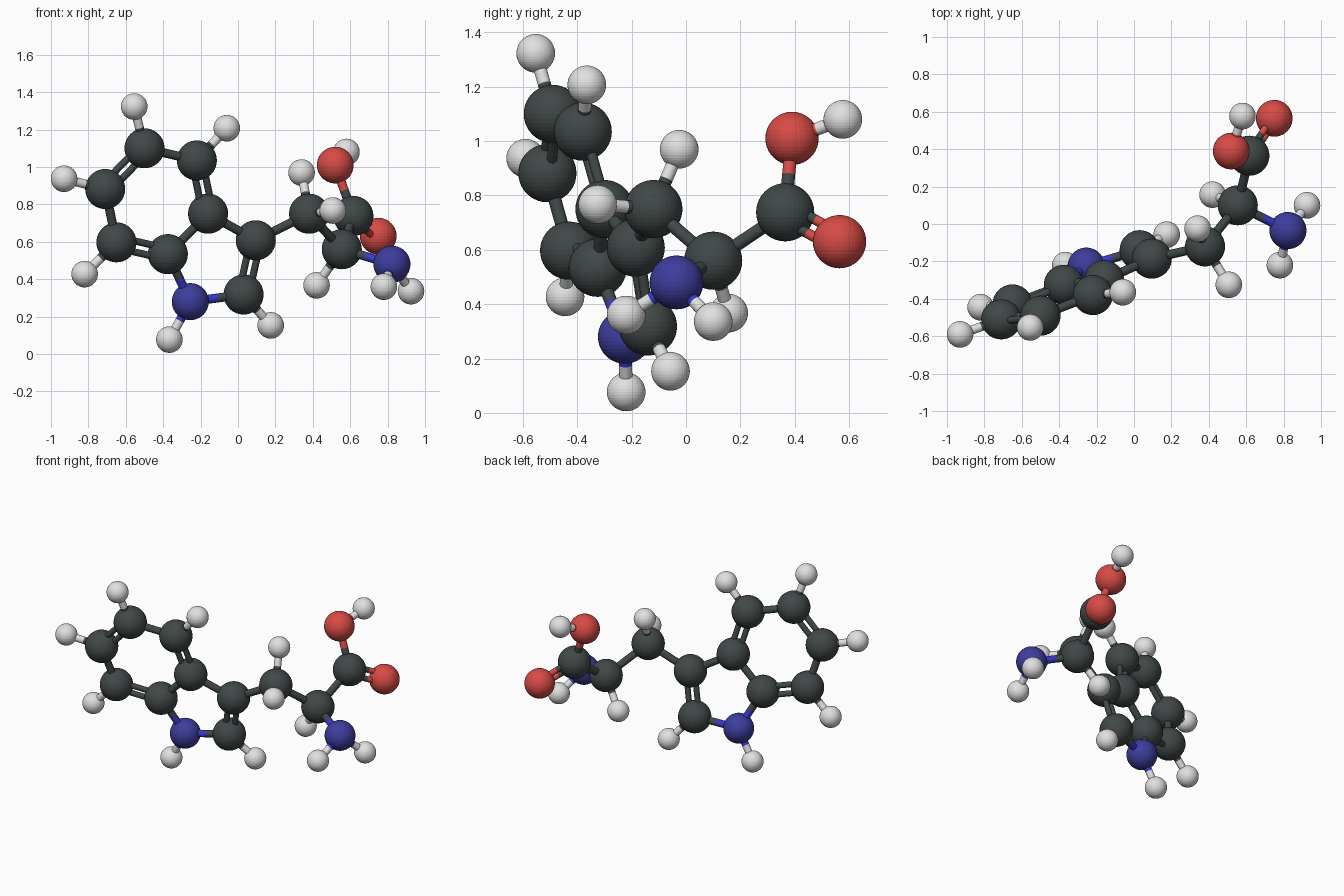
import bpy
from mathutils import Vector

if "Cube" in bpy.data.objects:
    bpy.data.objects.remove(bpy.data.objects["Cube"])


def material(name, rgb):
    m = bpy.data.materials.new(name)
    m.diffuse_color = (*rgb, 1)
    m.use_nodes = True
    m.node_tree.nodes["Principled BSDF"].inputs["Base Color"].default_value = m.diffuse_color
    return m


GREY = material("charcoal", (0.052, 0.065, 0.064))
BLUE = material("navy_blue", (0.047, 0.047, 0.34))
BRIGHT = material("bright_blue", (0.04, 0.04, 0.6))
RED = material("red", (0.68, 0.07, 0.06))
WHITE = material("pale_grey", (0.75, 0.75, 0.75))

# element: radius, ball material, rod material
KIND = {"C": (0.107, GREY, GREY), "N": (0.099, BLUE, BRIGHT),
        "O": (0.098, RED, RED), "H": (0.071, WHITE, WHITE)}

# ball centres, keyed by element letter plus position
ATOMS = {
    # six-sided ring
    "C4": (-0.22, -0.38, 1.035), "C5": (-0.50, -0.49, 1.10), "C6": (-0.71, -0.51, 0.882),
    "C7": (-0.65, -0.43, 0.597), "C8": (-0.375, -0.325, 0.534), "C9": (-0.16, -0.30, 0.75),
    # five-sided ring
    "C3": (0.095, -0.185, 0.608), "C2": (0.03, -0.14, 0.318), "N1": (-0.255, -0.225, 0.28),
    # side chain
    "Cb": (0.38, -0.12, 0.75), "Ca": (0.555, 0.10, 0.56), "Cc": (0.617, 0.365, 0.738),
    "Od": (0.75, 0.565, 0.63), "Os": (0.52, 0.39, 1.01), "Na": (0.823, -0.035, 0.48),
    # hydrogens
    "Hs": (0.58, 0.577, 1.08), "Hb": (0.34, -0.025, 0.97), "Hc": (0.507, -0.325, 0.767),
    "Ha": (0.42, 0.157, 0.367), "Hm": (0.78, -0.22, 0.36), "Hn": (0.925, 0.10, 0.336),
    "H1": (-0.367, -0.22, 0.077), "H2": (0.175, -0.057, 0.153), "H4": (-0.06, -0.365, 1.207),
    "H5": (-0.555, -0.553, 1.323), "H6": (-0.93, -0.59, 0.937), "H7": (-0.82, -0.445, 0.427),
}
POS = {k: Vector(v) for k, v in ATOMS.items()}

SINGLE = ("C4-C5 C6-C7 C8-C9 C9-C3 C2-N1 N1-C8 C3-Cb Cb-Ca Ca-Cc Ca-Na Cc-Os Os-Hs "
          "Cb-Hb Cb-Hc Ca-Ha Na-Hm Na-Hn N1-H1 C2-H2 C4-H4 C5-H5 C6-H6 C7-H7").split()
# double bonds, with a third atom that fixes the plane of the pair
DOUBLE = {"C5-C6": "C8", "C7-C8": "C4", "C9-C4": "C7", "C3-C2": "C8", "Cc-Od": "Os"}


def rod(name, a, b, radius, mat):
    d = b - a
    bpy.ops.mesh.primitive_cylinder_add(vertices=20, radius=radius, depth=d.length,
                                        location=(a + b) / 2,
                                        rotation=d.to_track_quat("Z", "Y").to_euler())
    ob = bpy.context.object
    ob.name = name
    ob.data.materials.append(mat)
    bpy.ops.object.shade_smooth_by_angle()


def bond(key, radius, offset=Vector()):
    # each half takes the colour of its own ball
    p, q = key.split("-")
    mid = (POS[p] + POS[q]) / 2 + offset
    for end in (p, q):
        rod("bond_" + key, POS[end] + offset, mid, radius, KIND[end[0]][2])


# balls
LABEL = {"C": "carbon", "N": "nitrogen", "O": "oxygen", "H": "hydrogen"}
for key, p in POS.items():
    r, ball, _ = KIND[key[0]]
    bpy.ops.mesh.primitive_uv_sphere_add(segments=40, ring_count=20, radius=r, location=p)
    ob = bpy.context.object
    ob.name = LABEL[key[0]] + "_ball"
    ob.data.materials.append(ball)

# single rods
for key in SINGLE:
    bond(key, 0.024)

# paired rods, side by side in the plane of their group
for key, ref in DOUBLE.items():
    p, q = key.split("-")
    d = (POS[q] - POS[p]).normalized()
    side = POS[ref] - POS[p]
    side = (side - d * side.dot(d)).normalized()
    for s in (-1, 1):
        bond(key, 0.019, side * 0.029 * s)
